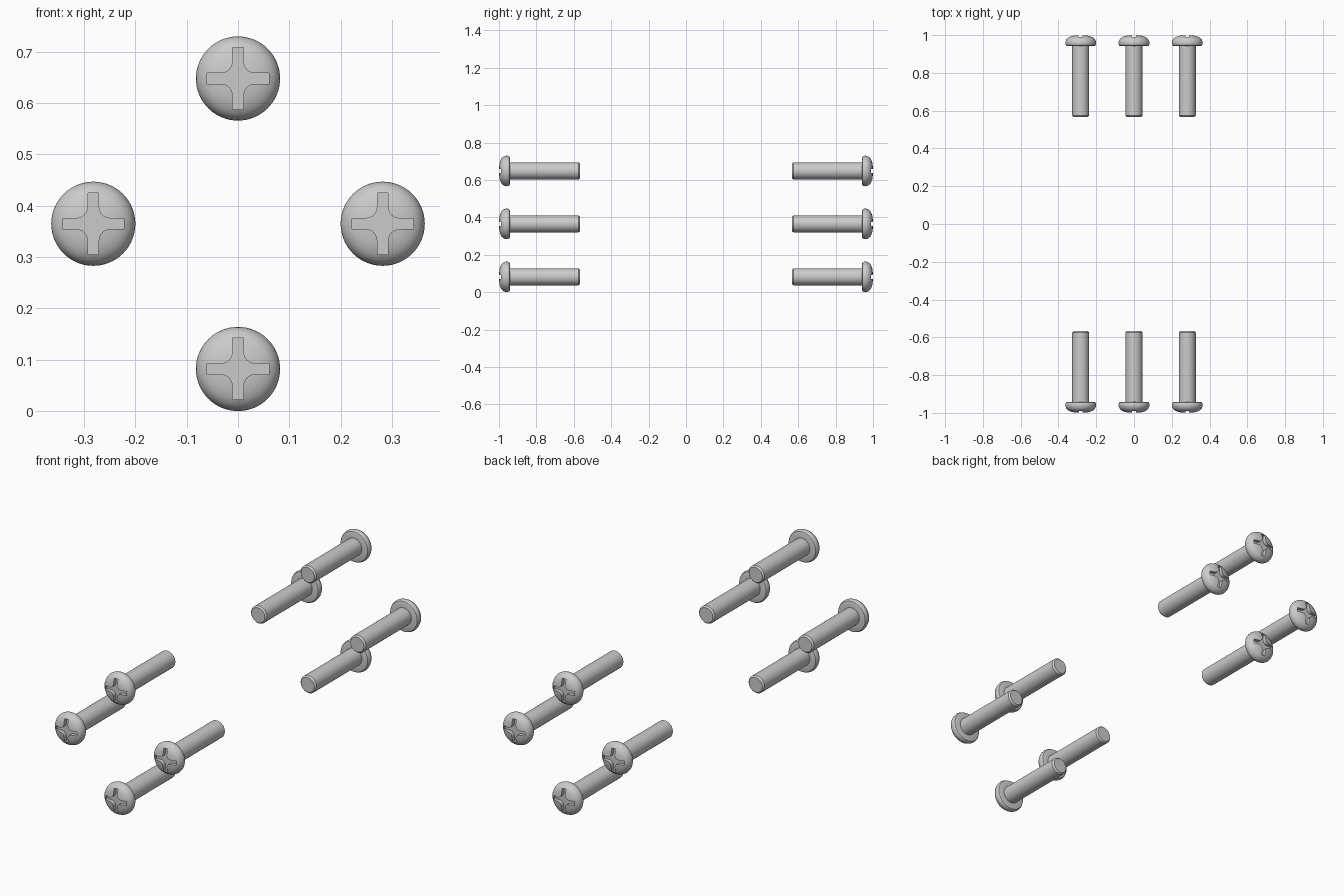
import bpy, bmesh, math
from mathutils import Matrix, Vector

if "Cube" in bpy.data.objects:
    bpy.data.objects.remove(bpy.data.objects["Cube"])


def lathe(name, profile, steps=64):
    """Spin (radius, y) points around the y axis."""
    bm = bmesh.new()
    vs = [bm.verts.new((r, y, 0)) for r, y in profile]
    es = [bm.edges.new(p) for p in zip(vs, vs[1:])]
    bmesh.ops.spin(bm, geom=vs + es, cent=(0, 0, 0), axis=(0, 1, 0),
                   angle=2 * math.pi, steps=steps, use_duplicate=False)
    bmesh.ops.remove_doubles(bm, verts=bm.verts, dist=1e-5)
    bmesh.ops.recalc_face_normals(bm, faces=bm.faces)
    me = bpy.data.meshes.new(name)
    bm.to_mesh(me)
    bm.free()
    ob = bpy.data.objects.new(name, me)
    bpy.context.collection.objects.link(ob)
    return ob


def cross_cutter(y0, y1):
    """Cross-shaped prism with curved inner corners."""
    w, arm, f = 0.0105, 0.06, 0.022
    quarter = [(arm, -w), (arm, w)]
    for i in range(7):
        a = math.radians(270 - 15 * i)
        quarter.append((w + f + f * math.cos(a), w + f + f * math.sin(a)))
    bm = bmesh.new()
    pts = []
    for k in range(4):
        rot = Matrix.Rotation(k * math.pi / 2, 2)
        pts += [rot @ Vector(p) for p in quarter]
    face = bm.faces.new([bm.verts.new((p.x, y0, p.y)) for p in pts])
    ext = bmesh.ops.extrude_face_region(bm, geom=[face])
    for v in [g for g in ext['geom'] if isinstance(g, bmesh.types.BMVert)]:
        v.co.y = y1
    bmesh.ops.recalc_face_normals(bm, faces=bm.faces)
    me = bpy.data.meshes.new("recess_cutter")
    bm.to_mesh(me)
    bm.free()
    ob = bpy.data.objects.new("recess_cutter", me)
    bpy.context.collection.objects.link(ob)
    ob.hide_render = True
    return ob


# Master screw: pan head, straight shank, chamfered tip
profile = [(0, -1.0), (0.025, -0.999), (0.045, -0.996), (0.059, -0.991),
           (0.069, -0.985), (0.076, -0.977), (0.0805, -0.967), (0.082, -0.958),
           (0.0805, -0.950), (0.077, -0.944), (0.072, -0.942), (0.045, -0.942),
           (0.045, -0.574), (0.038, -0.566), (0, -0.566)]
master = lathe("screw_master", profile)
cutter = cross_cutter(-1.05, -0.978)
mod = master.modifiers.new("recess", 'BOOLEAN')
mod.operation = 'DIFFERENCE'
mod.solver = 'EXACT'
mod.object = cutter
bpy.context.view_layer.objects.active = master
bpy.ops.object.select_all(action='DESELECT')
master.select_set(True)
bpy.ops.object.modifier_apply(modifier=mod.name)
bpy.ops.object.shade_smooth_by_angle(angle=math.radians(32))
bpy.data.objects.remove(cutter)

# Four screws in a diamond on the front, four facing the back
spots = {"top": (0, 0.648), "bottom": (0, 0.082),
         "left": (-0.282, 0.365), "right": (0.282, 0.365)}
for side, turn in (("front", 0), ("back", math.pi)):
    for spot, (x, z) in spots.items():
        ob = master.copy()
        ob.name = f"{side}_{spot}_screw"
        ob.location = (x, 0, z)
        ob.rotation_euler = (0, 0, turn)
        bpy.context.collection.objects.link(ob)
bpy.data.objects.remove(master)
